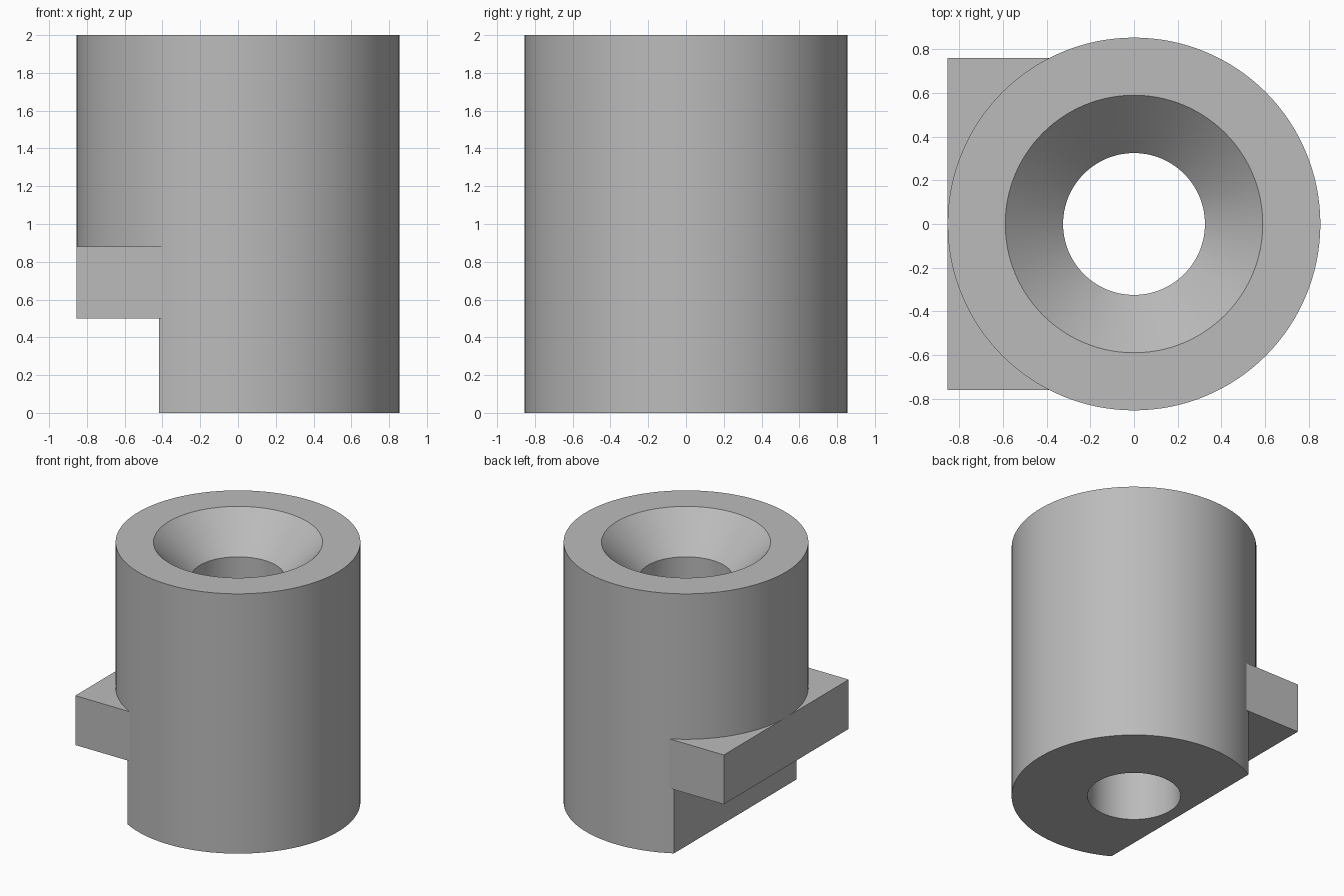
import bpy
import bmesh
from math import cos, sin, tau

if "Cube" in bpy.data.objects:
    bpy.data.objects.remove(bpy.data.objects["Cube"])

SEGMENTS = 128
RADIUS, HEIGHT = 0.854, 2.0
BORE, SINK = 0.325, 0.59
FLAT_X = -0.419
TAB_BOTTOM, TAB_TOP, TAB_HALF = 0.5, 0.88, 0.76

grey = bpy.data.materials.new("plain grey")
grey.use_nodes = True
colour = (0.5, 0.5, 0.5, 1)
grey.diffuse_color = colour
grey.node_tree.nodes["Principled BSDF"].inputs["Base Color"].default_value = colour


def add_object(name, bm):
    bmesh.ops.recalc_face_normals(bm, faces=bm.faces)
    mesh = bpy.data.meshes.new(name)
    bm.to_mesh(mesh)
    bm.free()
    mesh.materials.append(grey)
    obj = bpy.data.objects.new(name, mesh)
    bpy.context.collection.objects.link(obj)
    return obj


def lathe(name, profile):
    """Revolve a closed (radius, height) profile about z."""
    bm = bmesh.new()
    rings = [[bm.verts.new((r * cos(tau * i / SEGMENTS), r * sin(tau * i / SEGMENTS), z))
              for i in range(SEGMENTS)] for r, z in profile]
    for k, ring in enumerate(rings):
        above = rings[(k + 1) % len(rings)]
        for i in range(SEGMENTS):
            j = (i + 1) % SEGMENTS
            bm.faces.new((ring[i], ring[j], above[j], above[i]))
    return add_object(name, bm)


def box(name, low, high):
    bm = bmesh.new()
    bmesh.ops.create_cube(bm, size=1)
    for v in bm.verts:
        v.co = [h if c > 0 else l for c, l, h in zip(v.co, low, high)]
    return add_object(name, bm)


# Bored cylinder with a countersunk top
body = lathe("body", [(RADIUS, 0), (RADIUS, HEIGHT), (SINK, HEIGHT),
                      (BORE, HEIGHT - (SINK - BORE)), (BORE, 0)])

# Flat cut on the lower side
cutter = box("flat_cutter", (-2, -2, -1), (FLAT_X, 2, TAB_BOTTOM))
cutter.hide_render = True
cut = body.modifiers.new("flat cut", "BOOLEAN")
cut.operation = "DIFFERENCE"
cut.solver = "EXACT"
cut.object = cutter
bpy.ops.object.select_all(action="DESELECT")
bpy.context.view_layer.objects.active = body
body.select_set(True)
bpy.ops.object.modifier_apply(modifier=cut.name)
bpy.data.objects.remove(cutter)
bpy.ops.object.shade_smooth_by_angle(angle=0.5)

# Rectangular tab above the flat
box("side_tab", (-RADIUS, -TAB_HALF, TAB_BOTTOM), (FLAT_X + 0.03, TAB_HALF, TAB_TOP))
